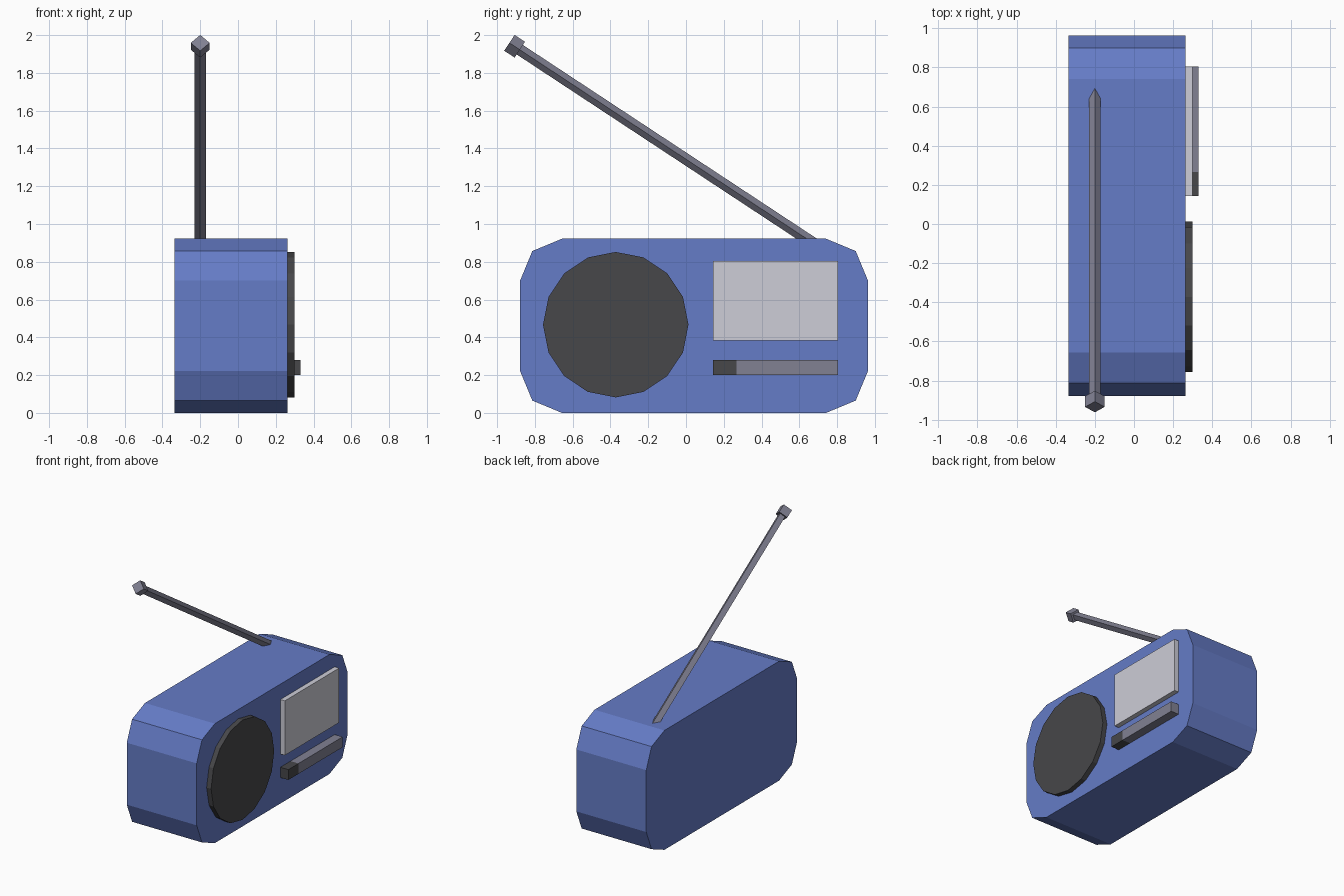
import bpy, bmesh, math
from mathutils import Vector, Matrix

if "Cube" in bpy.data.objects:
    bpy.data.objects.remove(bpy.data.objects["Cube"])


def material(name, rgb):
    m = bpy.data.materials.new(name)
    m.diffuse_color = (*rgb, 1)
    m.use_nodes = True
    m.node_tree.nodes["Principled BSDF"].inputs["Base Color"].default_value = m.diffuse_color
    return m


BLUE = material("casing blue", (0.13, 0.20, 0.57))
DARK = material("dark grey", (0.063, 0.063, 0.068))
GREY = material("metal grey", (0.22, 0.22, 0.29))
LIGHT = material("light grey", (0.61, 0.61, 0.68))


def finish(name, bm, mat):
    bmesh.ops.recalc_face_normals(bm, faces=bm.faces)
    me = bpy.data.meshes.new(name)
    bm.to_mesh(me)
    bm.free()
    me.materials.append(mat)
    ob = bpy.data.objects.new(name, me)
    bpy.context.collection.objects.link(ob)
    return ob


def prism(name, profile, x0, x1, mat):
    """Extrude a (y, z) outline along x."""
    bm = bmesh.new()
    face = bm.faces.new([bm.verts.new((x0, y, z)) for y, z in profile])
    ext = bmesh.ops.extrude_face_region(bm, geom=[face])
    moved = [v for v in ext["geom"] if isinstance(v, bmesh.types.BMVert)]
    bmesh.ops.translate(bm, verts=moved, vec=(x1 - x0, 0, 0))
    if not face.is_valid or len([f for f in bm.faces if len(f.verts) == len(profile)]) < 2:
        bmesh.ops.holes_fill(bm, edges=bm.edges)
    return finish(name, bm, mat)


def rect(y0, y1, z0, z1):
    return [(y0, z0), (y1, z0), (y1, z1), (y0, z1)]


def rod(name, a, b, radius, mat):
    """Four-sided rod with corners pointing sideways and up."""
    a, b = Vector(a), Vector(b)
    d = (b - a).normalized()
    side = Vector((1, 0, 0))
    up = d.cross(side)
    rot = Matrix((side, up, d)).transposed()
    if rot.determinant() < 0:
        rot = Matrix((-side, up, d)).transposed()
    bm = bmesh.new()
    bmesh.ops.create_cone(bm, cap_ends=True, segments=4, radius1=radius, radius2=radius,
                          depth=(b - a).length,
                          matrix=Matrix.Translation((a + b) / 2) @ rot.to_4x4())
    return finish(name, bm, mat)


# Casing: rounded box with two-step corners
R = 0.222
cy, cz, hy, hz = 0.0425, 0.461, 0.921, 0.461
outline = []
for sy, sz, start in ((1, 1, 0), (-1, 1, 90), (-1, -1, 180), (1, -1, 270)):
    for k in range(3):
        t = math.radians(start + 45 * k)
        outline.append((cy + sy * (hy - R) + R * math.cos(t),
                        cz + sz * (hz - R) + R * math.sin(t)))
prism("casing", outline, -0.335, 0.262, BLUE)

# Speaker disc
disc = [(-0.372 + 0.385 * math.cos(i * math.pi / 8),
         0.467 + 0.385 * math.sin(i * math.pi / 8)) for i in range(16)]
prism("speaker", disc, 0.24, 0.30, DARK)

# Display panel and tuning bar with its dark knob
prism("display", rect(0.143, 0.805, 0.382, 0.803), 0.24, 0.30, LIGHT)
prism("tuning_bar", rect(0.267, 0.805, 0.20, 0.28), 0.24, 0.33, GREY)
prism("tuning_knob", rect(0.143, 0.267, 0.20, 0.28), 0.24, 0.33, DARK)

# Antenna and its tip
tip = Vector((-0.2, -0.935, 1.959))
d = Vector((0, 0.835, -0.55)).normalized()
rod("antenna", tip + d * 1.95, tip + d * 0.05, 0.03, GREY)
rod("antenna_tip", tip + d * 0.066, tip, 0.05, GREY)
